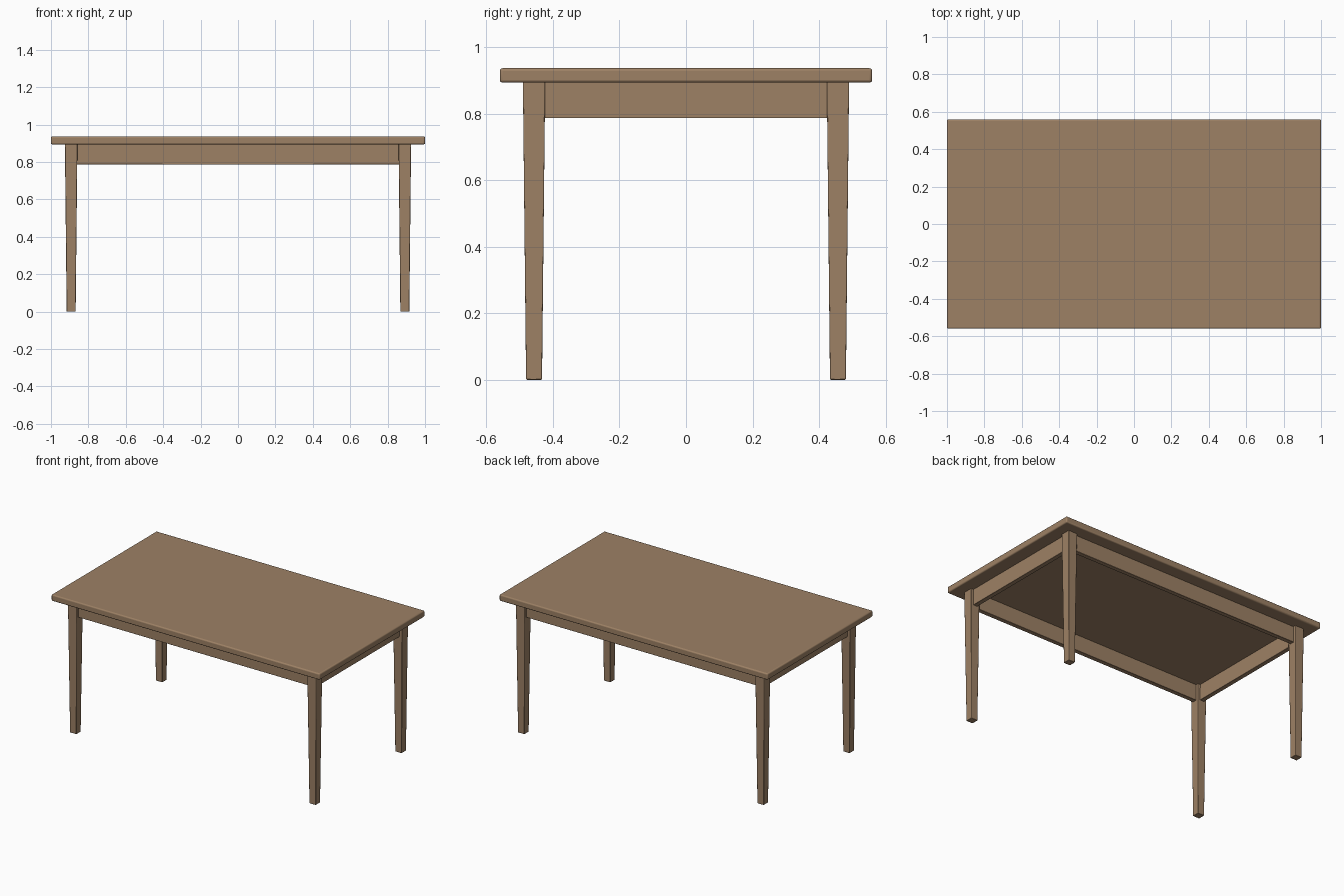
import bpy, bmesh

if "Cube" in bpy.data.objects:
    bpy.data.objects.remove(bpy.data.objects["Cube"])

wood = bpy.data.materials.new("wood")
wood.diffuse_color = (0.34, 0.22, 0.13, 1)
wood.use_nodes = True
wood.node_tree.nodes["Principled BSDF"].inputs["Base Color"].default_value = wood.diffuse_color

TOP_Z, UNDER_Z, APRON_Z = 0.937, 0.894, 0.787
LEG_X, LEG_Y = 0.892, 0.457
LEG_TOP, LEG_FOOT = 0.067, 0.048
APRON_T = 0.03


def box(name, x, y, z0, z1, sx, sy, bevel, segments=2, taper=1.0):
    """Bevelled box from z0 to z1; taper scales the lower face."""
    bm = bmesh.new()
    bmesh.ops.create_cube(bm, size=1)
    for v in bm.verts:
        k = taper if v.co.z < 0 else 1.0
        v.co.x *= sx * k
        v.co.y *= sy * k
        v.co.z *= z1 - z0
    mesh = bpy.data.meshes.new(name)
    bm.to_mesh(mesh)
    bm.free()
    mesh.materials.append(wood)
    ob = bpy.data.objects.new(name, mesh)
    ob.location = (x, y, (z0 + z1) / 2)
    bpy.context.collection.objects.link(ob)
    mod = ob.modifiers.new("bevel", 'BEVEL')
    mod.width = bevel
    mod.segments = segments
    bpy.ops.object.select_all(action='DESELECT')
    ob.select_set(True)
    bpy.context.view_layer.objects.active = ob
    bpy.ops.object.shade_smooth_by_angle()
    return ob


# Tabletop with rounded edges
box("tabletop", 0, 0, UNDER_Z, TOP_Z, 2.0, 1.12, 0.008, 3)

# Tapered legs
for side, sx in (("left", -1), ("right", 1)):
    for end, sy in (("front", -1), ("back", 1)):
        box(f"{end}_{side}_leg", sx * LEG_X, sy * LEG_Y, 0, UNDER_Z + 0.004,
            LEG_TOP, LEG_TOP, 0.003, 2, LEG_FOOT / LEG_TOP)

# Aprons, set back between the legs
for name, s in (("front", -1), ("back", 1)):
    box(f"{name}_apron", 0, s * LEG_Y, APRON_Z, UNDER_Z + 0.002,
        2 * LEG_X - 0.05, APRON_T, 0.001, 1)
for name, s in (("left", -1), ("right", 1)):
    box(f"{name}_apron", s * LEG_X, 0, APRON_Z, UNDER_Z + 0.002,
        APRON_T, 2 * LEG_Y - 0.05, 0.001, 1)
